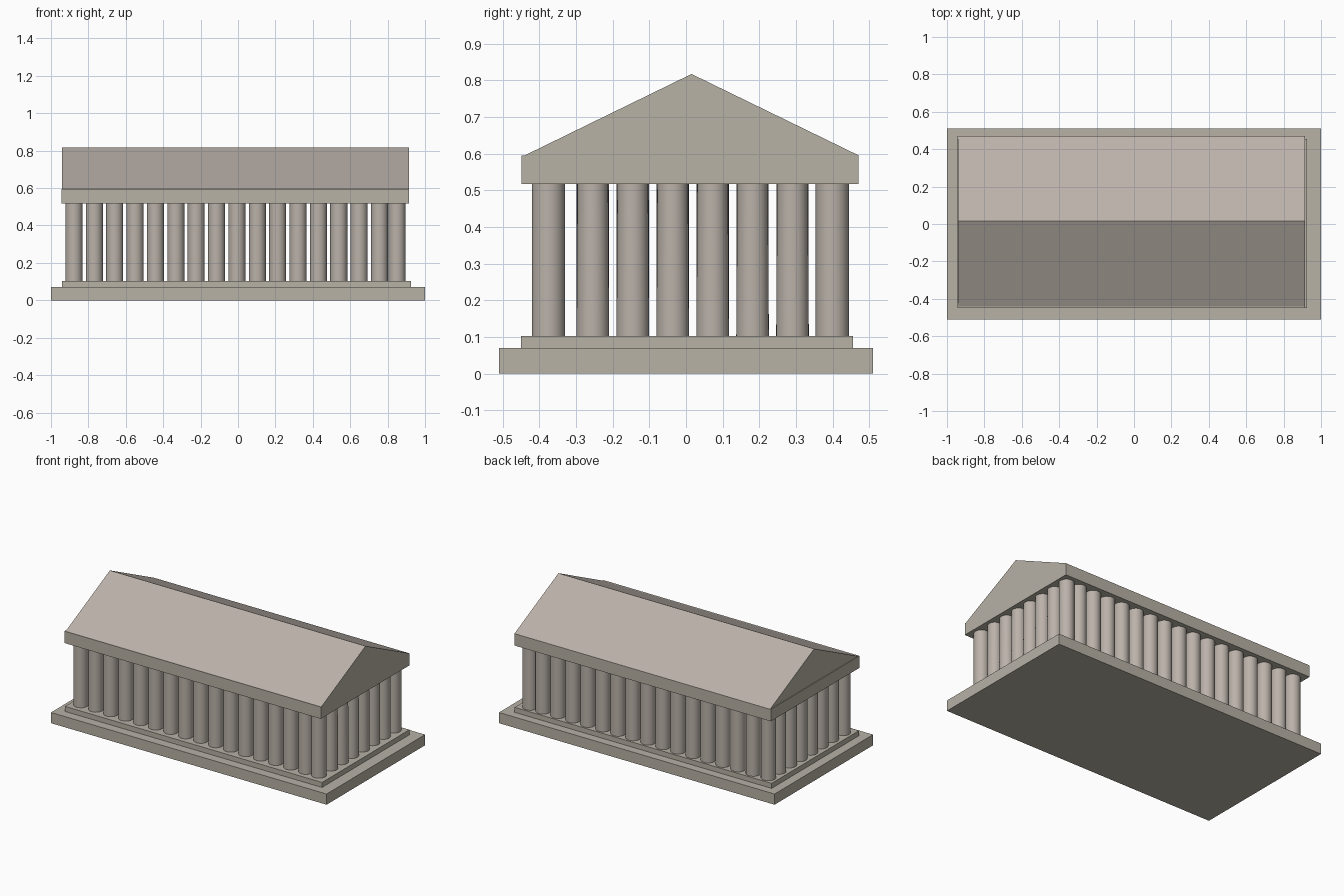
import bpy, bmesh, math

if "Cube" in bpy.data.objects:
    bpy.data.objects.remove(bpy.data.objects["Cube"])


def material(name, rgb):
    m = bpy.data.materials.new(name)
    m.diffuse_color = (*rgb, 1)
    m.use_nodes = True
    m.node_tree.nodes["Principled BSDF"].inputs["Base Color"].default_value = m.diffuse_color
    return m


STONE = material("grey stone", (0.48, 0.445, 0.382))
WARM = material("warm stone", (0.495, 0.445, 0.40))


def finish(name, bm, mat):
    bmesh.ops.recalc_face_normals(bm, faces=bm.faces)
    me = bpy.data.meshes.new(name)
    bm.to_mesh(me)
    bm.free()
    me.materials.append(mat)
    ob = bpy.data.objects.new(name, me)
    bpy.context.collection.objects.link(ob)
    return ob


def box(name, x0, x1, y0, y1, z0, z1):
    bm = bmesh.new()
    bmesh.ops.create_cube(bm, size=1)
    for v in bm.verts:
        v.co.x = x1 if v.co.x > 0 else x0
        v.co.y = y1 if v.co.y > 0 else y0
        v.co.z = z1 if v.co.z > 0 else z0
    return finish(name, bm, STONE)


COL_BOTTOM, COL_TOP = 0.103, 0.517


def column(name, x, y, r_bottom=0.0455, r_top=0.0455):
    bm = bmesh.new()
    bmesh.ops.create_cone(bm, cap_ends=True, segments=32, radius1=r_bottom,
                          radius2=r_top, depth=COL_TOP - COL_BOTTOM)
    bmesh.ops.translate(bm, verts=bm.verts, vec=(x, y, (COL_TOP + COL_BOTTOM) / 2))
    for f in bm.faces:
        f.smooth = len(f.verts) == 4
    for e in bm.edges:
        e.smooth = all(len(f.verts) == 4 for f in e.link_faces)
    return finish(name, bm, WARM)


# Stepped base and the beam block on the columns
box("base", -1, 1, -0.51, 0.51, 0, 0.07)
box("step", -0.94, 0.925, -0.45, 0.455, 0.07, COL_BOTTOM)
box("entablature", -0.945, 0.915, -0.449, 0.471, COL_TOP, 0.595)

# Gabled roof: triangle swept along x
bm = bmesh.new()
tri = [bm.verts.new((-0.94, y, z)) for y, z in ((-0.44, 0.595), (0.471, 0.595), (0.015, 0.817))]
face = bm.faces.new(tri)
ext = bmesh.ops.extrude_face_region(bm, geom=[face])
bmesh.ops.translate(bm, vec=(1.855, 0, 0),
                    verts=[g for g in ext["geom"] if isinstance(g, bmesh.types.BMVert)])
roof = finish("roof", bm, WARM)
roof.data.materials.append(STONE)
for p in roof.data.polygons:
    p.material_index = 1 if abs(p.normal.x) > 0.9 else 0

# Long colonnades; the right corner columns stand a little closer
xs = [-0.877 + 0.1089 * i for i in range(16)] + [0.85]
for i, x in enumerate(xs):
    column(f"front_column_{i + 1}", x, -0.375)
    column(f"back_column_{i + 1}", x, 0.399)

# Short colonnades between the corners
for i in range(1, 7):
    y = -0.363 + 0.1089 * i
    column(f"left_column_{i}", -0.877, y, 0.044, 0.044)
    column(f"right_column_{i}", 0.85, y, 0.0445, 0.042)
